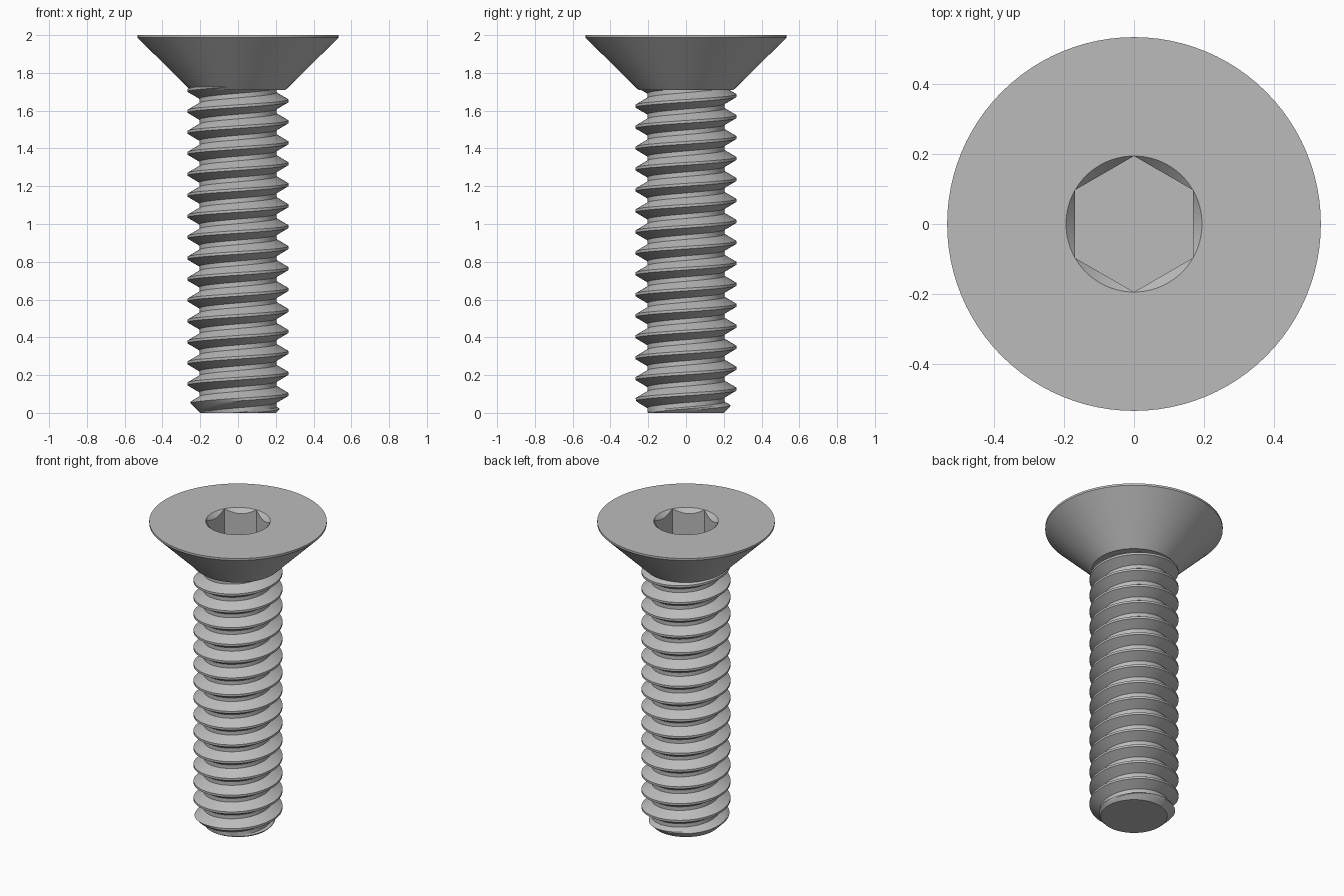
import bpy
import bmesh
from math import cos, sin, pi, tau, radians

cube = bpy.data.objects.get("Cube")
if cube:
    bpy.data.objects.remove(cube)

SEG = 96            # divisions around the axis
PITCH = 0.111
ROOT, CREST = 0.205, 0.267
SHANK_TOP = 1.75    # runs on a little inside the head

steel = bpy.data.materials.new("grey_steel")
steel.use_nodes = True
GREY = (0.5, 0.5, 0.5, 1)
steel.diffuse_color = GREY
steel.node_tree.nodes["Principled BSDF"].inputs["Base Color"].default_value = GREY


def skin(name, rows, caps=True):
    """Join rows of points into a surface, weld it and close its ends."""
    bm = bmesh.new()
    grid = [[bm.verts.new(p) for p in row] for row in rows]
    for low, high in zip(grid, grid[1:]):
        for i in range(len(low) - 1):
            bm.faces.new((low[i], low[i + 1], high[i + 1], high[i]))
    bmesh.ops.remove_doubles(bm, verts=bm.verts, dist=1e-5)
    bmesh.ops.dissolve_degenerate(bm, edges=bm.edges, dist=1e-6)
    if caps:
        bmesh.ops.holes_fill(bm, edges=[e for e in bm.edges if e.is_boundary], sides=0)
    bmesh.ops.recalc_face_normals(bm, faces=bm.faces)
    mesh = bpy.data.meshes.new(name)
    bm.to_mesh(mesh)
    bm.free()
    mesh.materials.append(steel)
    obj = bpy.data.objects.new(name, mesh)
    bpy.context.collection.objects.link(obj)
    bpy.ops.object.select_all(action='DESELECT')
    obj.select_set(True)
    bpy.context.view_layer.objects.active = obj
    bpy.ops.object.shade_smooth_by_angle(angle=radians(25))
    return obj


def ring(radius, height):
    """Closed row of points; radius and height are functions of the angle."""
    angles = [tau * i / SEG for i in range(SEG + 1)]
    return [(radius(a) * cos(a), radius(a) * sin(a), height(a)) for a in angles]


# Threaded shank: one helical tooth profile repeated up the axis
FLANK = 4
CREST_HALF, ROOT_HALF = 0.007, 0.012
rise = PITCH / 2 - CREST_HALF - ROOT_HALF
tooth = []
for k in range(FLANK + 1):
    t = k / FLANK
    tooth.append((ROOT + (CREST - ROOT) * t, -PITCH / 2 + ROOT_HALF + rise * t))
tooth += [(r, -z) for r, z in reversed(tooth)]


def thread_point(r, z, a):
    if z <= 0:
        r, z = 0.2, 0
    elif z >= SHANK_TOP:
        r, z = 0.2, SHANK_TOP
    r = min(r, 0.2 + z)                      # chamfered tip
    return (r * cos(a), r * sin(a), z)


start = 1.652 % PITCH - 2 * PITCH
turns = int(SHANK_TOP / PITCH) + 4
thread_rows = []
for n in range(turns):
    for r, z in tooth:
        base = start + n * PITCH + z
        thread_rows.append([thread_point(r, base + PITCH * i / SEG, tau * i / SEG)
                            for i in range(SEG + 1)])
skin("threaded_shank", thread_rows)

# Countersunk head with a chamfered hexagonal socket
FLAT = 0.168
SOCKET = FLAT / cos(pi / 6)


def hexagon(a):
    return FLAT / cos((a + pi / 6) % (pi / 3) - pi / 6)


def level(v):
    return lambda a: v


head_rows = [ring(level(r), level(z)) for r, z in
             ((0.252, 1.71), (0.533, 1.987), (0.533, 2.0), (SOCKET, 2.0))]
head_rows.append(ring(hexagon, lambda a: 2.0 - (SOCKET - hexagon(a)) * 1.1))
head_rows.append(ring(hexagon, level(1.79)))
skin("countersunk_head", head_rows)
